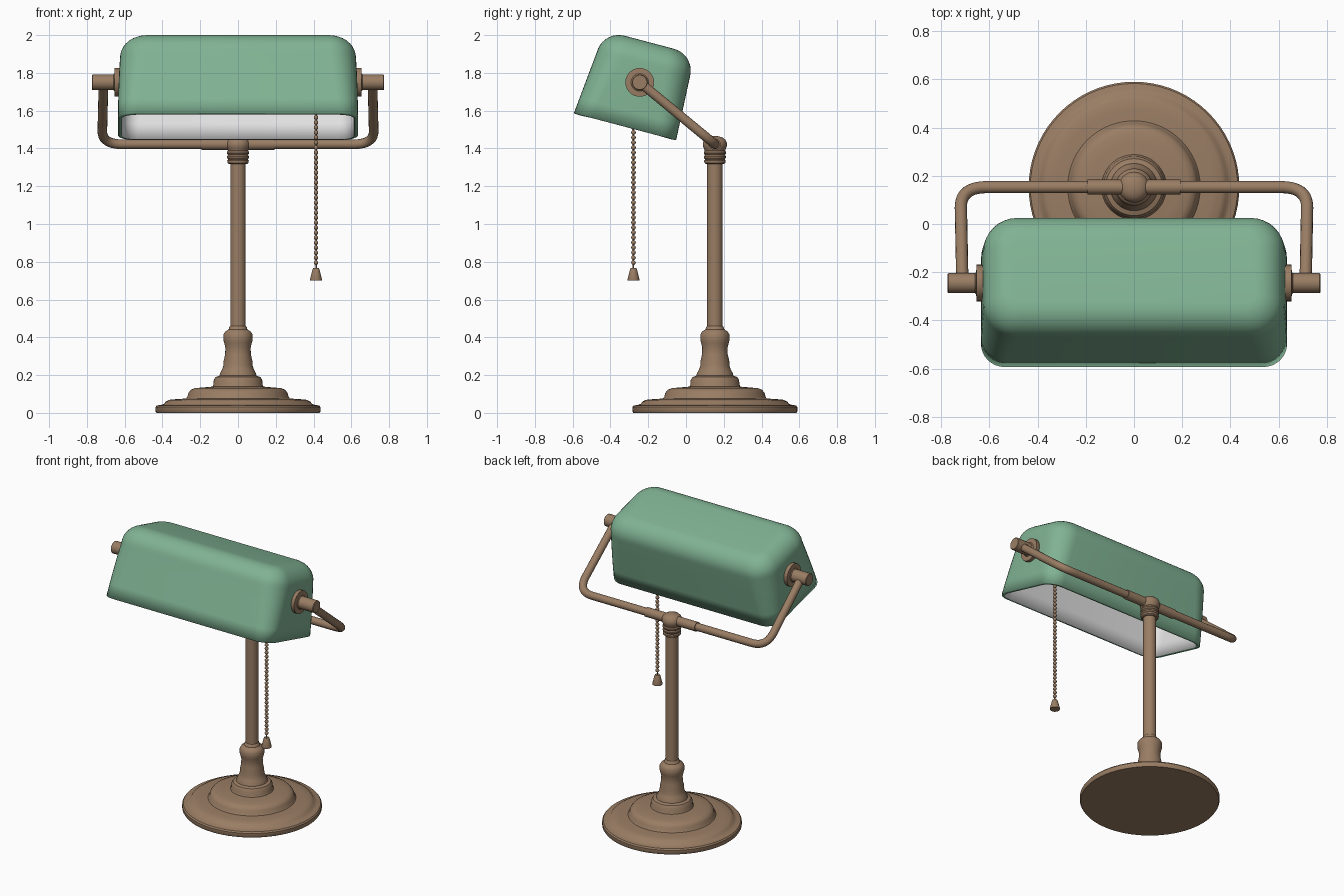
import bpy, bmesh, math
from mathutils import Vector, Matrix

if "Cube" in bpy.data.objects:
    bpy.data.objects.remove(bpy.data.objects["Cube"])


def material(name, rgb):
    m = bpy.data.materials.new(name)
    m.diffuse_color = (*rgb, 1)
    m.use_nodes = True
    m.node_tree.nodes["Principled BSDF"].inputs["Base Color"].default_value = m.diffuse_color
    return m


BRONZE = material("bronze", (0.32, 0.205, 0.127))
GREEN = material("green glass", (0.218, 0.45, 0.295))
WHITE = material("white lining", (0.8, 0.8, 0.8))


def finish(name, bm, mats, angle=35):
    bmesh.ops.recalc_face_normals(bm, faces=bm.faces)
    me = bpy.data.meshes.new(name)
    bm.to_mesh(me)
    bm.free()
    for p in me.polygons:
        p.use_smooth = True
    me.set_sharp_from_angle(angle=math.radians(angle))
    for m in mats:
        me.materials.append(m)
    ob = bpy.data.objects.new(name, me)
    bpy.context.collection.objects.link(ob)
    return ob


def lathe(name, profile, loc=(0, 0, 0), rot=(0, 0, 0), steps=48):
    """Spin an (r, z) profile about the z axis."""
    bm = bmesh.new()
    vs = [bm.verts.new((r, 0, z)) for r, z in profile]
    es = [bm.edges.new(pair) for pair in zip(vs, vs[1:])]
    bmesh.ops.spin(bm, geom=vs + es, cent=(0, 0, 0), axis=(0, 0, 1),
                   angle=math.tau, steps=steps, use_merge=False)
    bmesh.ops.remove_doubles(bm, verts=bm.verts, dist=1e-5)
    ob = finish(name, bm, [BRONZE])
    ob.location, ob.rotation_euler = loc, rot
    return ob


STEM_Y = 0.153
PIVOT = Vector((0, -0.245, 1.75))
ARM_Z = 1.422

# Stepped round foot with turned lower column
lathe("base", [(0, 0), (0.432, 0), (0.437, 0.008), (0.437, 0.03), (0.43, 0.039),
               (0.405, 0.043), (0.392, 0.048), (0.383, 0.06), (0.365, 0.069),
               (0.325, 0.073), (0.275, 0.076), (0.268, 0.085), (0.263, 0.105),
               (0.25, 0.122), (0.228, 0.131), (0.18, 0.135), (0.135, 0.139),
               (0.13, 0.15), (0.128, 0.175), (0.118, 0.19), (0.098, 0.197),
               (0.095, 0.21), (0.085, 0.228), (0.077, 0.25), (0.076, 0.275),
               (0.068, 0.31), (0.067, 0.345), (0.073, 0.37), (0.077, 0.385),
               (0.077, 0.415), (0.068, 0.43), (0.05, 0.442), (0.046, 0.455),
               (0.04, 0.462), (0, 0.462)],
      (0, STEM_Y, 0), steps=72)

# Stem
lathe("stem", [(0, 0.45), (0.041, 0.45), (0.041, 1.34), (0, 1.34)], (0, STEM_Y, 0), steps=32)

# Ringed collar and rounded hub on top of the stem
lathe("hub", [(0, 1.318), (0.048, 1.318), (0.056, 1.324), (0.057, 1.335), (0.052, 1.342),
              (0.058, 1.35), (0.058, 1.358), (0.053, 1.365), (0.059, 1.373), (0.059, 1.381),
              (0.054, 1.388), (0.058, 1.4), (0.064, 1.412), (0.064, 1.428), (0.057, 1.444),
              (0.043, 1.457), (0.022, 1.464), (0, 1.466)],
      (0, STEM_Y, 0), steps=32)

# Sleeve around the middle of the arm
SIDE = (0, math.pi / 2, 0)
lathe("arm_sleeve", [(0, -0.193), (0.031, -0.193), (0.031, 0.193), (0, 0.193)],
      (0, STEM_Y, ARM_Z), SIDE, 24)

# Bent arm: cross bar, rounded corners, then forward and up to the pivots
corner = Vector((0.72, STEM_Y, ARM_Z))
end = Vector((0.712, PIVOT.y, PIVOT.z))
a = corner + Vector((-0.11, 0, 0))
b = corner + (end - corner).normalized() * 0.11
half = [a.lerp(corner, t / 10).lerp(corner.lerp(b, t / 10), t / 10) for t in range(11)] + [end]
path = [Vector((-p.x, p.y, p.z)) for p in reversed(half)] + half
cu = bpy.data.curves.new("arm", "CURVE")
cu.dimensions = "3D"
cu.bevel_depth = 0.0255
cu.bevel_resolution = 5
cu.use_fill_caps = True
sp = cu.splines.new("POLY")
sp.points.add(len(path) - 1)
for pt, p in zip(sp.points, path):
    pt.co = (*p, 1)
cu.materials.append(BRONZE)
bpy.context.collection.objects.link(bpy.data.objects.new("arm", cu))

# Pivot washers and knobs at both ends of the shade
for side, label in ((1, "right"), (-1, "left")):
    lathe("pivot_knob_" + label,
          [(0, 0.612), (0.066, 0.612), (0.076, 0.63), (0.076, 0.653), (0.046, 0.655),
           (0.041, 0.66), (0.041, 0.77), (0.038, 0.773), (0, 0.773)],
          PIVOT * 1, (0, side * math.pi / 2, 0), 32)


def rounded_rect(hx, hy, r, cy, z, n=8):
    pts = []
    for k, (sx, sy) in enumerate(((1, 1), (-1, 1), (-1, -1), (1, -1))):
        for i in range(n + 1):
            t = math.pi / 2 * (k + i / n)
            pts.append((sx * (hx - r) + r * math.cos(t), cy + sy * (hy - r) + r * math.sin(t), z))
    return pts


# Glass shade: lofted rounded rectangles, open below, tilted forward
rings = []
for i in range(5):
    t = i / 4
    rings.append((0.635 - 0.01 * t * t, 0.28 - 0.025 * t, 0.10 + 0.04 * t, 0.01 * t, 0.345 * t))
for i in range(1, 10):
    t = math.pi / 2 * i / 9
    inset = 0.12 * (1 - math.cos(t))
    rings.append((0.625 - inset, 0.255 - inset, 0.14 - inset * 0.8, 0.01, 0.345 + 0.12 * math.sin(t)))
bm = bmesh.new()
loops = [[bm.verts.new(p) for p in rounded_rect(*r)] for r in rings]
for lo, hi in zip(loops, loops[1:]):
    n = len(lo)
    for i in range(n):
        j = (i + 1) % n
        bm.faces.new((lo[i], lo[j], hi[j], hi[i]))
bm.faces.new(loops[-1])
shade = finish("shade", bm, [GREEN, WHITE], 40)
shade.location = (0, -0.323, 1.515)
shade.rotation_euler = (math.radians(-14.8), 0, 0)
sol = shade.modifiers.new("thickness", "SOLIDIFY")
sol.thickness = 0.022
sol.offset = -1
sol.material_offset = 1
sol.material_offset_rim = 0

# Pull chain: beads on a thin cord
CHAIN = (0.413, -0.278)
bm = bmesh.new()
z = 0.795
while z < 1.94:
    bmesh.ops.create_uvsphere(bm, u_segments=10, v_segments=6, radius=0.0125,
                              matrix=Matrix.Translation((*CHAIN, z)))
    z += 0.0265
finish("chain_beads", bm, [BRONZE], 60)
lathe("chain_cord", [(0, 0.755), (0.004, 0.755), (0.004, 1.95), (0, 1.95)], (*CHAIN, 0), steps=8)

# Bell-shaped chain pull
lathe("chain_pull", [(0, 0.70), (0.031, 0.70), (0.032, 0.706), (0.019, 0.758), (0.015, 0.766),
                     (0, 0.767)], (*CHAIN, 0), steps=20)
